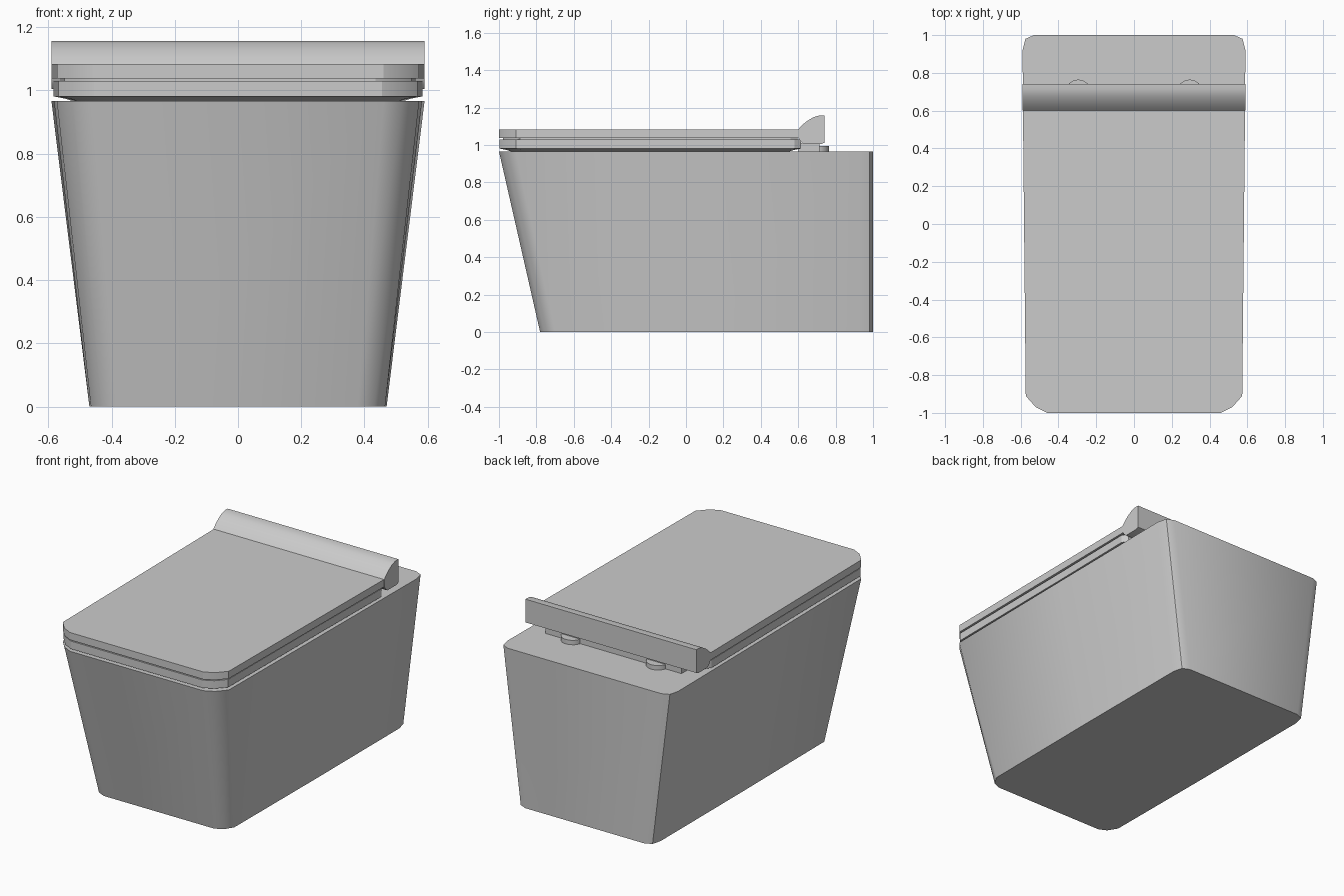
import bpy, bmesh, math

if "Cube" in bpy.data.objects:
    bpy.data.objects.remove(bpy.data.objects["Cube"])

ceramic = bpy.data.materials.new("light_grey_ceramic")
ceramic.diffuse_color = (0.6, 0.6, 0.6, 1)
ceramic.use_nodes = True
ceramic.node_tree.nodes["Principled BSDF"].inputs["Base Color"].default_value = ceramic.diffuse_color


def finish(name, bm, smooth=30):
    bmesh.ops.recalc_face_normals(bm, faces=bm.faces[:])
    me = bpy.data.meshes.new(name)
    bm.to_mesh(me)
    bm.free()
    ob = bpy.data.objects.new(name, me)
    bpy.context.collection.objects.link(ob)
    me.materials.append(ceramic)
    bpy.ops.object.select_all(action='DESELECT')
    ob.select_set(True)
    bpy.context.view_layer.objects.active = ob
    bpy.ops.object.shade_smooth_by_angle(angle=math.radians(smooth))
    return ob


def loft(name, rings, smooth=30):
    """Skin a stack of closed rings and cap both ends."""
    bm = bmesh.new()
    loops = [[bm.verts.new(p) for p in r] for r in rings]
    n = len(loops[0])
    for a, b in zip(loops, loops[1:]):
        for i in range(n):
            j = (i + 1) % n
            bm.faces.new((a[i], a[j], b[j], b[i]))
    bm.faces.new(loops[0][::-1])
    bm.faces.new(loops[-1])
    return finish(name, bm, smooth)


def ring(half, z):
    """Mirror a right-hand half outline (front to back) into a closed ring."""
    return [(x, y, z) for x, y in half] + [(-x, y, z) for x, y in reversed(half)]


# Tapered body: faceted rounded corners, slanted front, upright back
top = [(0.46, -1.0), (0.52, -0.97), (0.573, -0.91), (0.582, 0.0),
       (0.59, 0.92), (0.575, 0.98), (0.53, 1.0)]
bottom = [(0.38, -0.78), (0.43, -0.757), (0.465, -0.70), (0.47, 0.1),
          (0.47, 0.92), (0.455, 0.98), (0.41, 1.0)]
loft("body", [ring(bottom, 0), ring(top, 0.966)], 40)

# Seat with an undercut lower edge and a recessed strip below the lid
seat = [(0.455, -0.998), (0.515, -0.968), (0.568, -0.908), (0.575, 0.0),
        (0.583, 0.58), (0.56, 0.615)]


def inset(half, d):
    return [(x - d, y + d if y < -0.5 else (y - d if y > 0.5 else y)) for x, y in half]


loft("seat", [ring(inset(seat, 0.06), 0.966), ring(inset(seat, 0.04), 0.973),
              ring(seat, 0.981), ring(seat, 1.03),
              ring(inset(seat, 0.02), 1.03), ring(inset(seat, 0.02), 1.037)], 25)

# Flat lid
lid = top[:4] + [(0.588, 0.61)]
loft("lid", [ring(lid, 1.037), ring(lid, 1.083)], 25)

# Full-width hinge cover with a curved front, extruded along x
profile = [(0.60, 1.04), (0.60, 1.083), (0.622, 1.108), (0.65, 1.13),
           (0.68, 1.148), (0.71, 1.157), (0.74, 1.157), (0.74, 1.012),
           (0.72, 1.004), (0.63, 1.004), (0.612, 1.02)]
loft("hinge_cover", [[(x, y, z) for y, z in profile] for x in (-0.59, 0.59)], 35)

# Mounting block beneath the cover
loft("hinge_block", [[(x, y, z) for x, y in ((-0.47, 0.60), (0.47, 0.60),
                                             (0.47, 0.715), (-0.47, 0.715))]
                     for z in (0.966, 1.01)])

# Round fixing feet
for side, x in (("left", -0.295), ("right", 0.295)):
    loft(f"fixing_foot_{side}",
         [[(x + 0.068 * math.cos(a), 0.697 + 0.068 * math.sin(a), z)
           for a in (i * math.tau / 16 for i in range(16))] for z in (0.966, 0.994)], 35)
